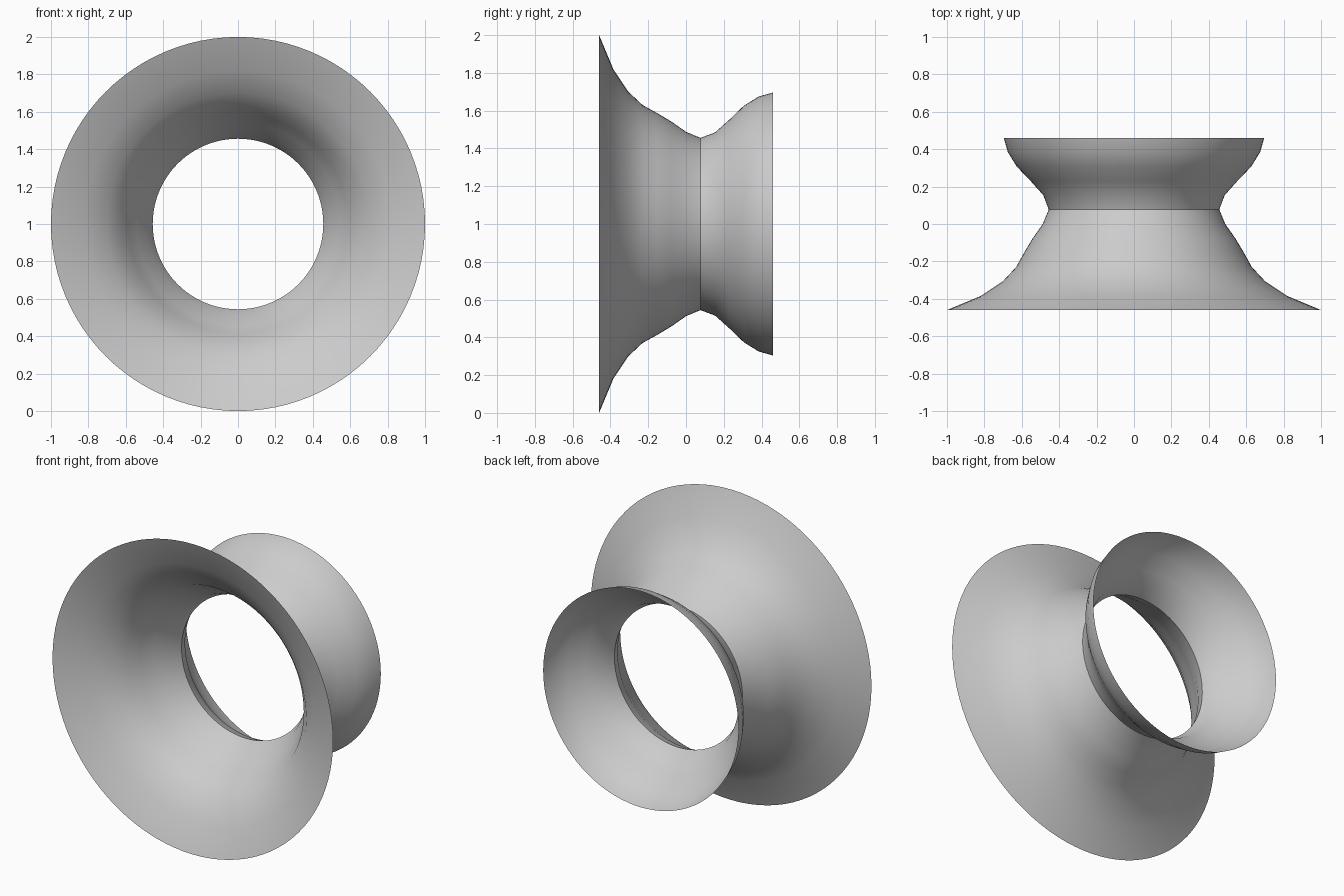
import bpy
import math

cube = bpy.data.objects.get("Cube")
if cube:
    bpy.data.objects.remove(cube, do_unlink=True)

# Plain grey material
grey = bpy.data.materials.new("plain grey")
grey.use_nodes = True
colour = (0.6, 0.6, 0.6, 1.0)
grey.diffuse_color = colour
grey.node_tree.nodes["Principled BSDF"].inputs["Base Color"].default_value = colour

# Flare profile from the wide front rim through the throat to the back rim: (y, radius)
profile = [
    (-0.46, 1.0), (-0.385, 0.82), (-0.307, 0.702), (-0.23, 0.63),
    (-0.154, 0.588), (-0.077, 0.542), (0.0, 0.488), (0.077, 0.456),
    (0.154, 0.485), (0.23, 0.553), (0.307, 0.627), (0.385, 0.675), (0.46, 0.696),
]
SEGMENTS = 96

# Open, thin shell revolved about the front-to-back axis
verts, faces = [], []
for y, r in profile:
    for i in range(SEGMENTS):
        a = math.tau * i / SEGMENTS
        verts.append((r * math.cos(a), y, 1 + r * math.sin(a)))
for ring in range(len(profile) - 1):
    for i in range(SEGMENTS):
        j = (i + 1) % SEGMENTS
        a, b = ring * SEGMENTS, (ring + 1) * SEGMENTS
        faces.append((a + i, b + i, b + j, a + j))

mesh = bpy.data.meshes.new("flared_ring")
mesh.from_pydata(verts, [], faces)
mesh.materials.append(grey)
mesh.update()
ring_obj = bpy.data.objects.new("flared_ring", mesh)
bpy.context.collection.objects.link(ring_obj)

# Smooth flares with a crisp crease at the throat
bpy.ops.object.select_all(action="DESELECT")
ring_obj.select_set(True)
bpy.context.view_layer.objects.active = ring_obj
bpy.ops.object.shade_smooth_by_angle(angle=math.radians(30))
